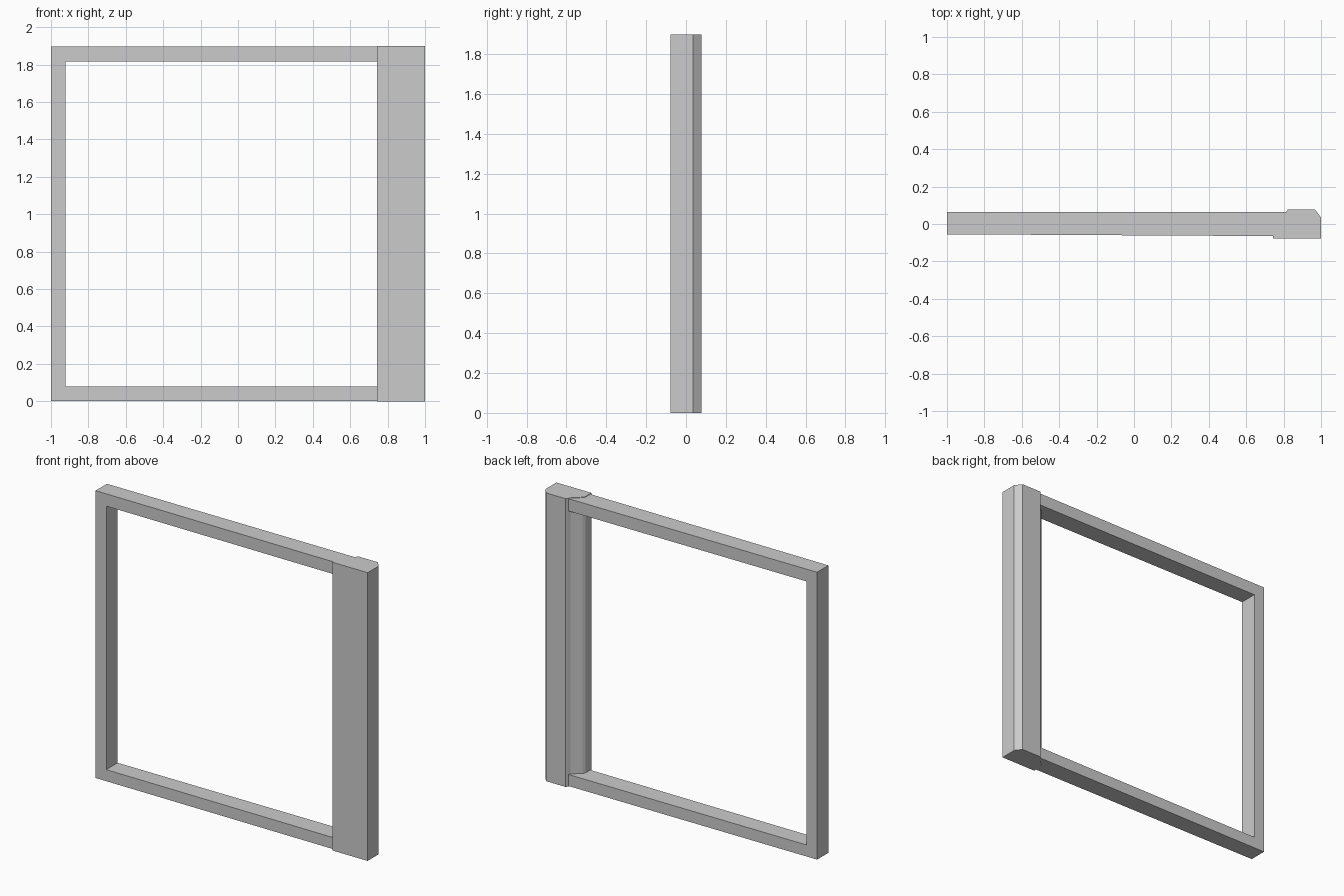
import bpy
import bmesh

if "Cube" in bpy.data.objects:
    bpy.data.objects.remove(bpy.data.objects["Cube"])


def extrude_outline(name, points, offset):
    """Make a solid by extruding a flat outline along an offset vector."""
    bm = bmesh.new()
    face = bm.faces.new([bm.verts.new(p) for p in points])
    result = bmesh.ops.extrude_face_region(bm, geom=[face], use_keep_orig=True)
    moved = [v for v in result["geom"] if isinstance(v, bmesh.types.BMVert)]
    bmesh.ops.translate(bm, verts=moved, vec=offset)
    bmesh.ops.recalc_face_normals(bm, faces=bm.faces[:])
    mesh = bpy.data.meshes.new(name)
    bm.to_mesh(mesh)
    bm.free()
    obj = bpy.data.objects.new(name, mesh)
    bpy.context.collection.objects.link(obj)
    return obj


HEIGHT = 1.9
BACK = 0.063

# Three-sided frame: two rails and the left stile, open towards the post
outline = [(-1, 0.003), (0.818, 0.003), (0.818, 0.079), (-0.922, 0.079),
           (-0.922, 1.816), (0.818, 1.816), (0.818, 1.897), (-1, 1.897)]
frame = extrude_outline("open_frame", [(x, BACK, z) for x, z in outline],
                        (0, -0.118, 0))

# The front of the frame grows slightly thicker towards the post
for v in frame.data.vertices:
    if v.co.y < 0:
        v.co.y = -0.055 - 0.0055 * (v.co.x + 1)

# Moulded side post, chamfered at the outer back corner
profile = [(0.743, -0.078), (1, -0.078), (1, 0.035), (0.967, 0.078),
           (0.823, 0.078), (0.815, 0.066), (0.806, 0.05),
           (0.752, 0.002), (0.743, -0.012)]
extrude_outline("side_post", [(x, y, 0) for x, y in profile], (0, 0, HEIGHT))
